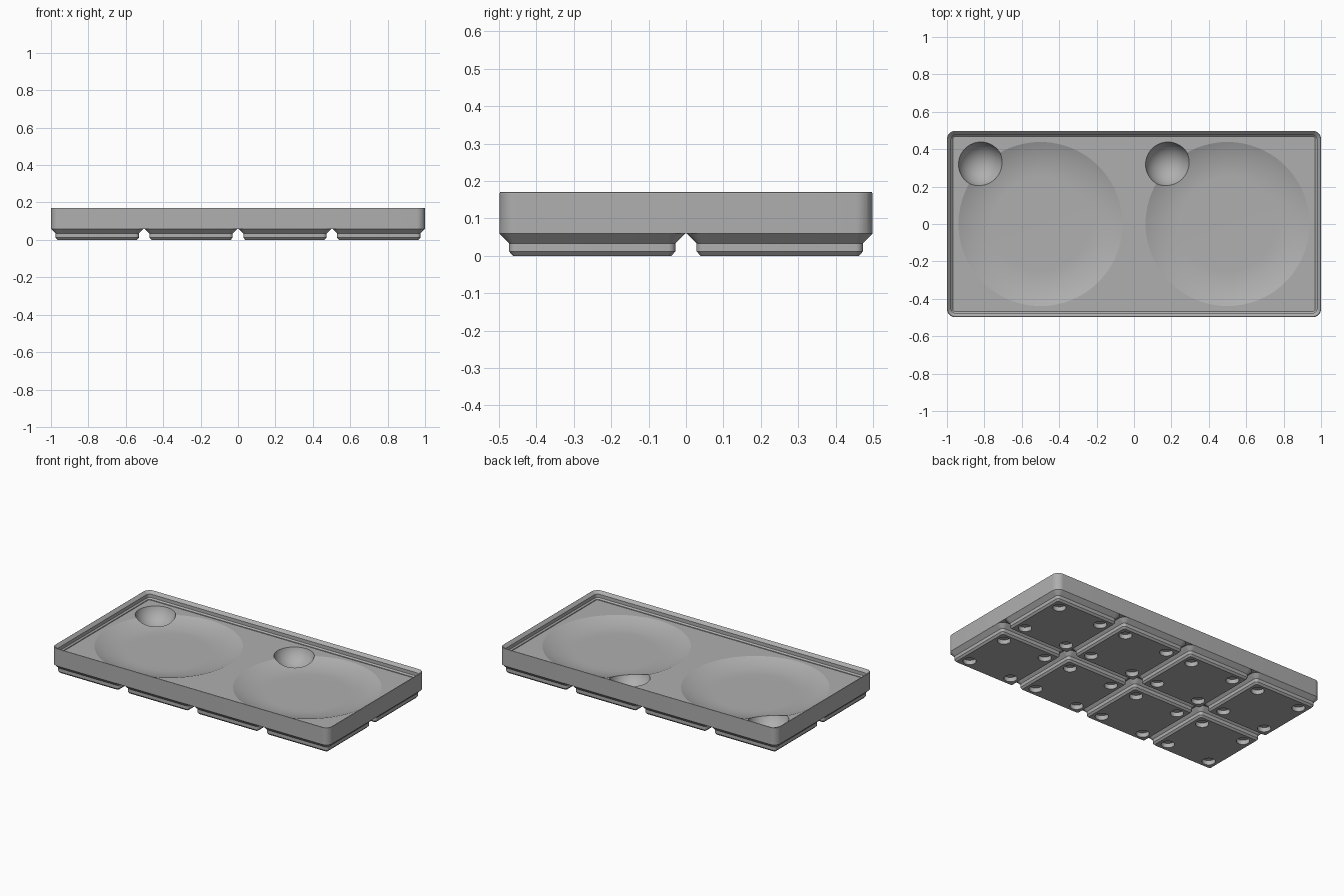
import bpy, bmesh
from math import pi, sin, cos, atan2
from mathutils import Matrix

cube = bpy.data.objects.get("Cube")
if cube:
    bpy.data.objects.remove(cube, do_unlink=True)

HALF_X, HALF_Y = 1.0, 0.4985
PAD = 0.2477
PITCH = 0.5015
FLOOR_Z = 0.119
BOWL_X = 0.5

grey = bpy.data.materials.new("light grey plastic")
grey.use_nodes = True
colour = (0.43, 0.43, 0.43, 1)
grey.diffuse_color = colour
grey.node_tree.nodes["Principled BSDF"].inputs["Base Color"].default_value = colour


def finish(name, bm):
    bmesh.ops.recalc_face_normals(bm, faces=bm.faces)
    mesh = bpy.data.meshes.new(name)
    bm.to_mesh(mesh)
    bm.free()
    mesh.materials.append(grey)
    obj = bpy.data.objects.new(name, mesh)
    bpy.context.collection.objects.link(obj)
    return obj


def rounded_loft(bm, centre, half_x, half_y, levels, steps=8):
    """Stack rounded rectangles given as (inset, z, corner radius) and cap both ends."""
    rings = []
    for inset, z, radius in levels:
        hx, hy = half_x - inset - radius, half_y - inset - radius
        ring = []
        for q, (sx, sy) in enumerate(((1, 1), (-1, 1), (-1, -1), (1, -1))):
            for i in range(steps + 1):
                a = (q + i / steps) * pi / 2
                ring.append(bm.verts.new((centre[0] + sx * hx + radius * cos(a),
                                          centre[1] + sy * hy + radius * sin(a), z)))
        rings.append(ring)
    for low, high in zip(rings, rings[1:]):
        for i in range(len(low)):
            j = (i + 1) % len(low)
            bm.faces.new((low[i], low[j], high[j], high[i]))
    bm.faces.new(rings[0])
    bm.faces.new(rings[-1])


def combine(target, other, operation):
    mod = target.modifiers.new(other.name, "BOOLEAN")
    mod.operation = operation
    mod.solver = "EXACT"
    mod.object = other
    bpy.ops.object.select_all(action="DESELECT")
    bpy.context.view_layer.objects.active = target
    target.select_set(True)
    bpy.ops.object.modifier_apply(modifier=mod.name)
    bpy.data.objects.remove(other, do_unlink=True)


# Tray body with the stepped stacking lip and its floor
bm = bmesh.new()
rounded_loft(bm, (0, 0), HALF_X, HALF_Y, [
    (0, 0.059, 0.045), (0, 0.167, 0.045), (0.001, 0.1695, 0.044), (0.0035, 0.171, 0.0415),
    (0.006, 0.1705, 0.039), (0.0226, 0.154, 0.0224), (0.0226, 0.132, 0.0224),
    (0.031, 0.1235, 0.014), (0.031, FLOOR_Z, 0.014)])
tray = finish("divided_tray", bm)

# Eight stepped feet, each overlapping slightly into the body
cells = [((i - 1.5) * PITCH, (j - 0.5) * PITCH) for i in range(4) for j in range(2)]
bm = bmesh.new()
for cell in cells:
    rounded_loft(bm, cell, PAD, PAD, [
        (0.036, 0, 0.0095), (0.0255, 0.0115, 0.019), (0.0255, 0.0335, 0.019),
        (0, 0.059, 0.0445), (0.006, 0.066, 0.0385)])
feet = finish("feet", bm)

# Round sockets near the corners of each foot
bm = bmesh.new()
for x, y in cells:
    for sx in (-1, 1):
        for sy in (-1, 1):
            bmesh.ops.create_cone(bm, cap_ends=True, segments=32, radius1=0.0388, radius2=0.0388,
                                  depth=0.0572,
                                  matrix=Matrix.Translation((x + sx * 0.155, y + sy * 0.155, 0)))
combine(feet, finish("socket_cutter", bm), "DIFFERENCE")
combine(tray, feet, "UNION")

# Shallow dishes: flat centre with a curved rise to the floor
flat_r, rim_r, depth = 0.25, 0.4385, 0.038
width = rim_r - flat_r
sweep = 2 * atan2(depth, width)
arc_r = width / sin(sweep)
profile = [(0, FLOOR_Z - depth)]
for i in range(13):
    a = sweep * i / 12
    profile.append((flat_r + arc_r * sin(a), FLOOR_Z - depth + arc_r * (1 - cos(a))))
profile += [(rim_r + 0.012, FLOOR_Z + 0.0055), (0, FLOOR_Z + 0.0055)]
for side in (-1, 1):
    bm = bmesh.new()
    verts = [bm.verts.new((r, 0, z)) for r, z in profile]
    edges = [bm.edges.new(pair) for pair in zip(verts, verts[1:])]
    bmesh.ops.spin(bm, geom=verts + edges, axis=(0, 0, 1), cent=(0, 0, 0), angle=2 * pi, steps=96)
    bmesh.ops.remove_doubles(bm, verts=bm.verts, dist=1e-5)
    bmesh.ops.translate(bm, verts=bm.verts, vec=(side * BOWL_X, 0, 0))
    combine(tray, finish("dish_cutter", bm), "DIFFERENCE")

# Round finger scoops at the back corner of each dish
for side in (-1, 1):
    bm = bmesh.new()
    bmesh.ops.create_uvsphere(bm, u_segments=48, v_segments=32, radius=0.1237,
                              matrix=Matrix.Translation((side * BOWL_X - 0.3185, 0.3185, FLOOR_Z + 0.03)))
    # Keep the cutter clear of the lip
    bmesh.ops.bisect_plane(bm, geom=bm.verts[:] + bm.edges[:] + bm.faces[:],
                           plane_co=(0, 0, FLOOR_Z + 0.02), plane_no=(0, 0, 1), clear_outer=True)
    bmesh.ops.holes_fill(bm, edges=[e for e in bm.edges if e.is_boundary])
    combine(tray, finish("scoop_cutter", bm), "DIFFERENCE")

bpy.ops.object.select_all(action="DESELECT")
bpy.context.view_layer.objects.active = tray
tray.select_set(True)
bpy.ops.object.shade_smooth_by_angle(angle=0.35)
